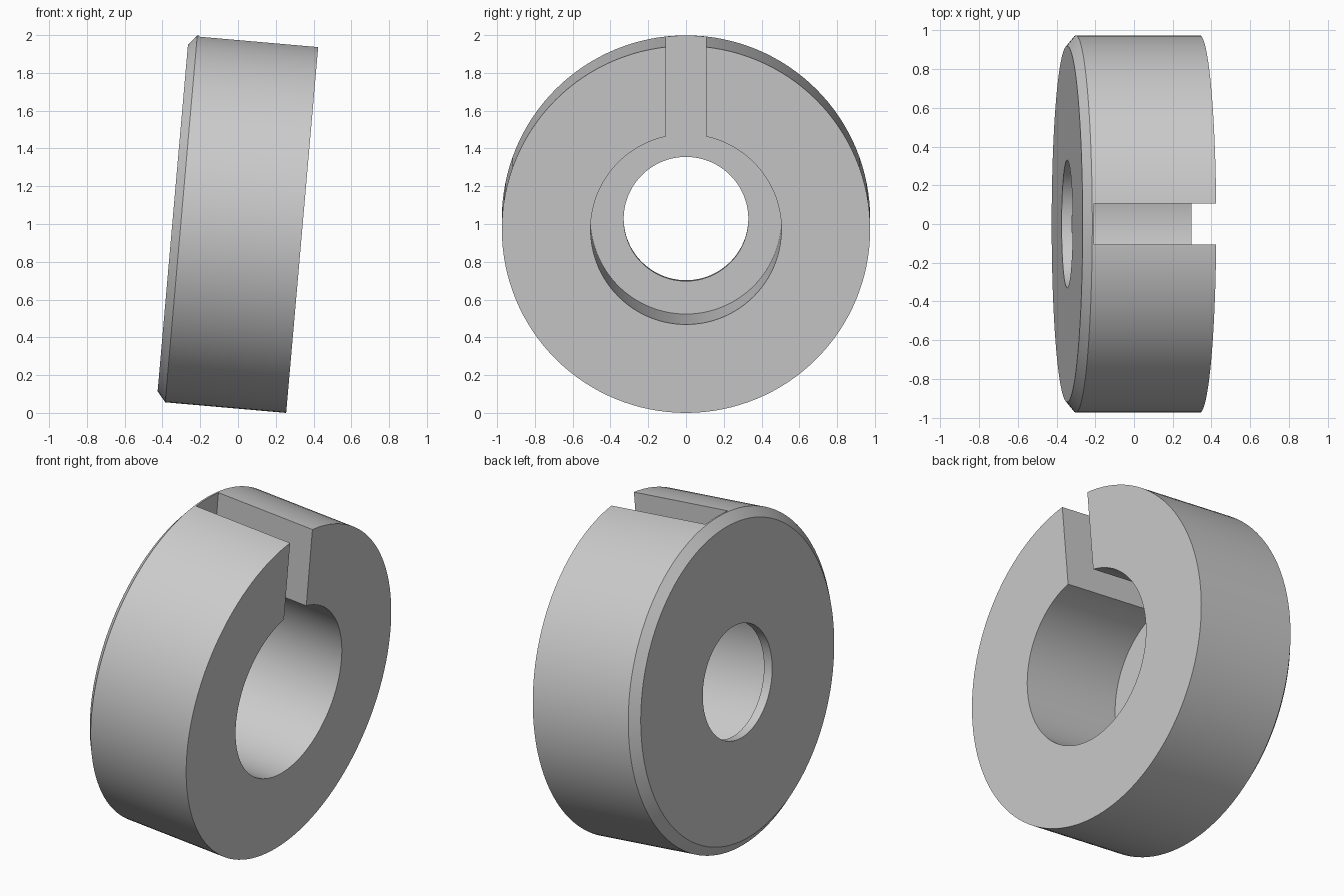
import bpy, bmesh, math

old = bpy.data.objects.get("Cube")
if old:
    bpy.data.objects.remove(old, do_unlink=True)

RADIUS, BORE, HOLE = 0.975, 0.505, 0.33
LENGTH, DEPTH, SLOT = 0.688, 0.633, 0.107
TILT = math.radians(5)
SIDES = 128

grey = bpy.data.materials.new("plain grey")
grey.use_nodes = True
colour = (0.6, 0.6, 0.6, 1)
grey.diffuse_color = colour
grey.node_tree.nodes["Principled BSDF"].inputs["Base Color"].default_value = colour


def make_object(name, bm):
    bmesh.ops.recalc_face_normals(bm, faces=bm.faces)
    mesh = bpy.data.meshes.new(name)
    bm.to_mesh(mesh)
    bm.free()
    mesh.materials.append(grey)
    obj = bpy.data.objects.new(name, mesh)
    bpy.context.collection.objects.link(obj)
    return obj


# Collar: closed (axial, radial) profile turned around the x axis
profile = [(0, BORE), (0, RADIUS), (0.045 - LENGTH, RADIUS),
           (-LENGTH, RADIUS - 0.055), (-LENGTH, HOLE), (-DEPTH, HOLE), (-DEPTH, BORE)]
bm = bmesh.new()
rings = []
for i in range(SIDES):
    a = math.tau * i / SIDES
    rings.append([bm.verts.new((x, r * math.sin(a), r * math.cos(a))) for x, r in profile])
for i in range(SIDES):
    here, after = rings[i - 1], rings[i]
    for j in range(len(profile)):
        bm.faces.new((here[j - 1], here[j], after[j], after[j - 1]))
collar = make_object("slotted_collar", bm)

# Slot cutter: runs from the open face to the bore floor
bm = bmesh.new()
bmesh.ops.create_cube(bm, size=1)
for v in bm.verts:
    v.co = (0.2 if v.co.x > 0 else -DEPTH,
            math.copysign(SLOT, v.co.y),
            1.2 if v.co.z > 0 else 0.42)
cutter = make_object("slot_cutter", bm)
cutter.hide_render = True

# Cut the slot, then shade the turned surfaces smooth
cut = collar.modifiers.new("slot", "BOOLEAN")
cut.operation = "DIFFERENCE"
cut.solver = "EXACT"
cut.object = cutter
bpy.ops.object.select_all(action="DESELECT")
collar.select_set(True)
bpy.context.view_layer.objects.active = collar
bpy.ops.object.modifier_apply(modifier=cut.name)
bpy.data.objects.remove(cutter, do_unlink=True)
bpy.ops.object.shade_smooth_by_angle(angle=math.radians(25))

# Lean the collar and stand it on the ground
collar.rotation_euler.y = TILT
collar.location = (0.425 - RADIUS * math.sin(TILT), 0, RADIUS * math.cos(TILT))
